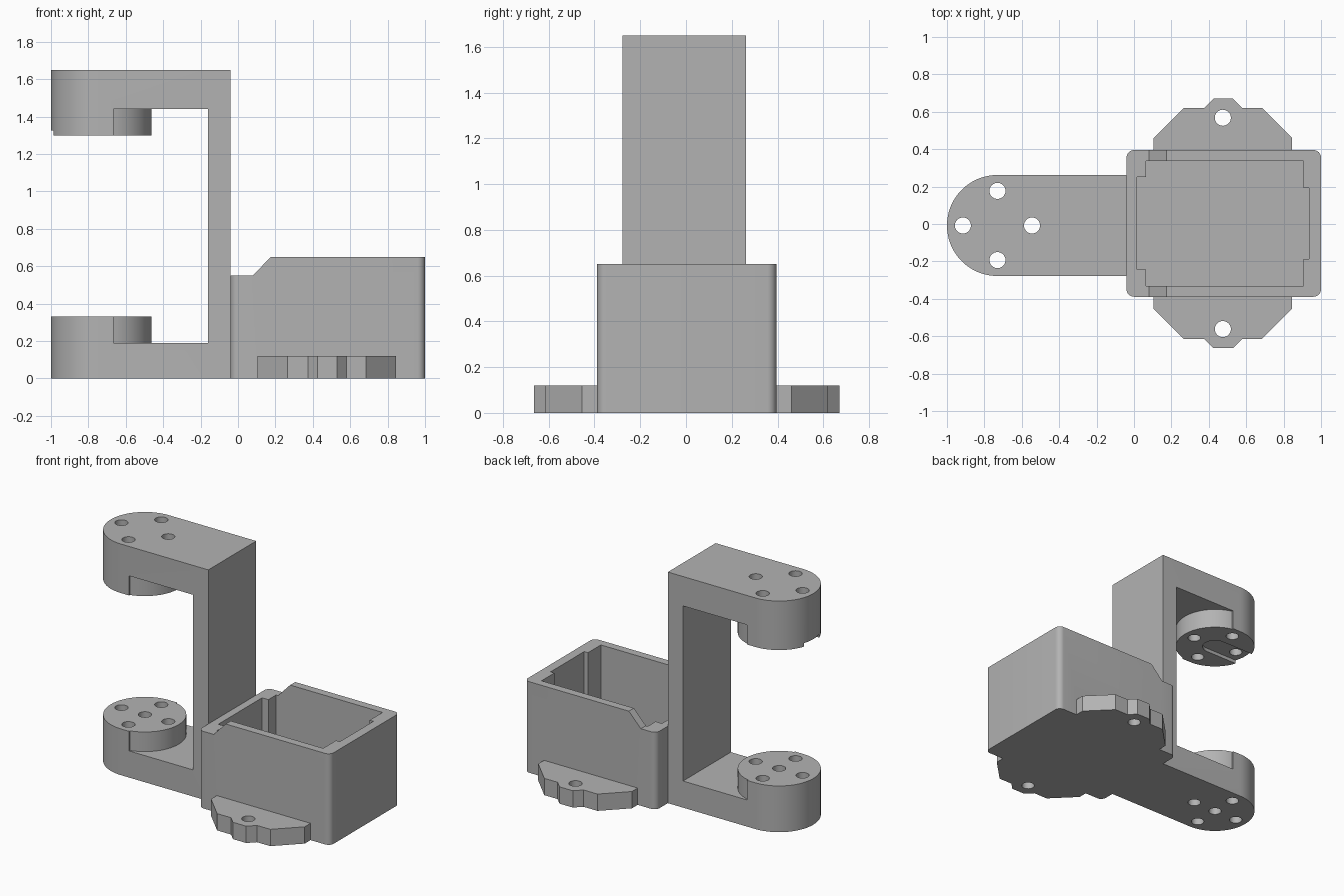
import bpy, bmesh
from math import sin, cos, radians

cube = bpy.data.objects.get("Cube")
if cube:
    bpy.data.objects.remove(cube, do_unlink=True)

grey = bpy.data.materials.new("plain grey")
grey.use_nodes = True
COLOUR = (0.45, 0.45, 0.45, 1)
grey.diffuse_color = COLOUR
grey.node_tree.nodes["Principled BSDF"].inputs["Base Color"].default_value = COLOUR


def arc(cx, cy, r, start, end, steps):
    """Points along a circular arc, angles in degrees."""
    angles = [radians(start + (end - start) * i / steps) for i in range(steps + 1)]
    return [(cx + r * cos(a), cy + r * sin(a)) for a in angles]


def prism(name, outline, low, high, axis="z"):
    """Extrude a closed outline along z (plan outline) or y (side outline)."""
    bm = bmesh.new()
    place = (lambda u, v: (u, v, low)) if axis == "z" else (lambda u, v: (u, low, v))
    face = bm.faces.new([bm.verts.new(place(u, v)) for u, v in outline])
    shift = (0, 0, high - low) if axis == "z" else (0, high - low, 0)
    extruded = bmesh.ops.extrude_face_region(bm, geom=[face])["geom"]
    bmesh.ops.translate(bm, vec=shift, verts=[g for g in extruded if isinstance(g, bmesh.types.BMVert)])
    bmesh.ops.recalc_face_normals(bm, faces=bm.faces)
    mesh = bpy.data.meshes.new(name)
    bm.to_mesh(mesh)
    bm.free()
    mesh.materials.append(grey)
    ob = bpy.data.objects.new(name, mesh)
    bpy.context.collection.objects.link(ob)
    return ob


def combine(target, other, operation="DIFFERENCE"):
    """Apply a boolean and discard the helper."""
    mod = target.modifiers.new("combine", "BOOLEAN")
    mod.object, mod.operation, mod.solver = other, operation, "EXACT"
    bpy.context.view_layer.objects.active = target
    bpy.ops.object.modifier_apply(modifier=mod.name)
    bpy.data.objects.remove(other, do_unlink=True)


def drill(target, x, y, low=-0.2, high=2.0):
    combine(target, prism("hole", arc(x, y, 0.043, 0, 348.75, 31), low, high))


def rectangle(x0, x1, y0, y1):
    return [(x0, y0), (x1, y0), (x1, y1), (x0, y1)]


# C-shaped bracket: rounded-end column with the mouth cut away around the bosses
CX, CY, R = -0.73, -0.008, 0.268
BACK, WALL = -0.04, -0.16
bracket = prism("c_bracket", arc(CX, CY, R + 0.002, 90, 270, 48)
                + [(BACK, CY - R - 0.002), (BACK, CY + R + 0.002)], 0, 1.65)
combine(bracket, prism("mouth", rectangle(-1.2, WALL, -0.6, 0.6), 0.33, 1.30))
curve = arc(CX, CY, R, -76, 76, 40)
edge = curve[0][0]
combine(bracket, prism("arm_relief", curve
                       + [(edge, 0.6), (WALL, 0.6), (WALL, -0.6), (edge, -0.6)], 0.19, 1.44))

# Screw holes, lower pivot hole and the shallow horn slot under the upper boss
for dx, dy in ((1, 0), (-1, 0), (0, 1), (0, -1)):
    drill(bracket, CX + 0.185 * dx, CY + 0.185 * dy)
drill(bracket, CX, CY, high=0.6)
combine(bracket, prism("horn_slot", arc(CX, CY, 0.085, -90, 90, 16)
                       + [(-1.2, CY + 0.085), (-1.2, CY - 0.085)], 1.2, 1.325))

# Motor housing: rounded box with a lowered, sloped rim next to the bracket
MID, HALF, CORNER = 0.003, 0.392, 0.04
outline = []
for x, y, start in ((1 - CORNER, 1, 0), (BACK + CORNER, 1, 90),
                    (BACK + CORNER, -1, 180), (1 - CORNER, -1, 270)):
    outline += arc(x, MID + y * (HALF - CORNER), CORNER, start, start + 90, 8)
housing = prism("motor_housing", outline, 0, 0.65)
combine(housing, prism("rim_step", [(-0.2, 0.55), (0.08, 0.55), (0.175, 0.65),
                                    (0.275, 0.75), (-0.2, 0.75)], -0.6, 0.6, "y"))

# Mounting flange on both sides, mirrored about the middle
half = [(0.105, 0.457), (0.265, 0.617), (0.375, 0.617), (0.425, 0.667),
        (0.53, 0.667), (0.58, 0.617), (0.685, 0.617), (0.845, 0.457)]
flange = [(x, MID + y) for x, y in half] + [(x, MID - y) for x, y in reversed(half)]
combine(housing, prism("flange", flange, 0, 0.12), "UNION")
for side in (1, -1):
    drill(housing, 0.475, MID + side * 0.565)

# Pocket with a cable recess at each end
pocket = [(0.065, 0.335), (0.065, 0.247), (0.015, 0.247)]
far_end = [(0.935, 0.19), (0.905, 0.19), (0.905, 0.335)]
upper = pocket[::-1] + far_end[::-1]
plan = [(x, MID + y) for x, y in upper]
plan += [(x, MID - y) for x, y in reversed(upper)]
combine(housing, prism("pocket", plan, 0.1, 0.9))

# Smooth the round walls while keeping crisp edges
for ob in (bracket, housing):
    bpy.ops.object.select_all(action="DESELECT")
    ob.select_set(True)
    bpy.context.view_layer.objects.active = ob
    bpy.ops.object.shade_smooth_by_angle(angle=radians(25))
